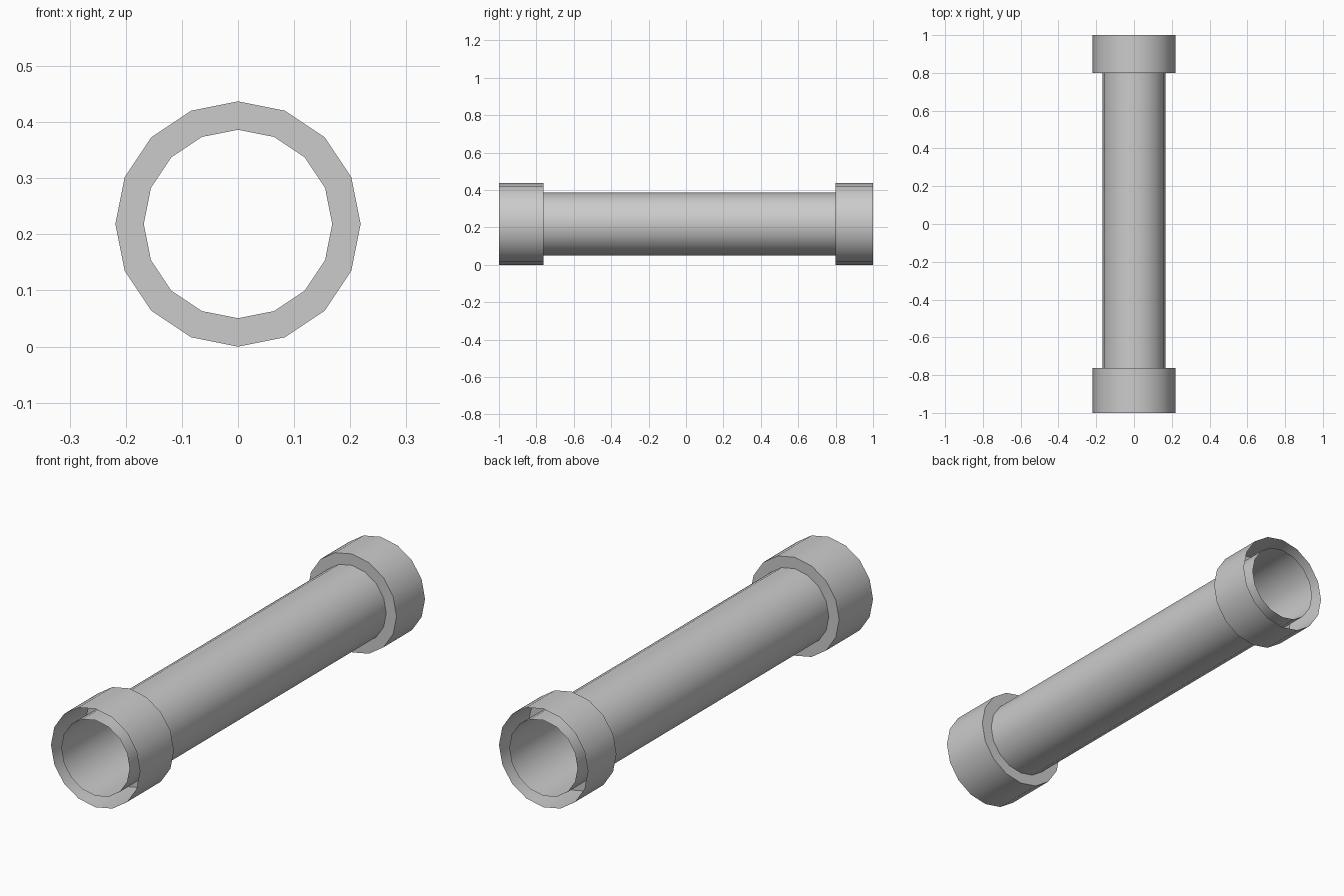
import bpy, bmesh, math

cube = bpy.data.objects.get("Cube")
if cube:
    bpy.data.objects.remove(cube, do_unlink=True)

SIDES = 16
OUTER, INNER = 0.2185, 0.168

grey = bpy.data.materials.new("plain grey")
grey.use_nodes = True
colour = (0.6, 0.6, 0.6, 1)
grey.diffuse_color = colour
grey.node_tree.nodes["Principled BSDF"].inputs["Base Color"].default_value = colour


def revolve(name, profile):
    """Turn a (radius, y) profile around the pipe's lengthwise axis."""
    bm = bmesh.new()
    rings = []
    for radius, y in profile:
        angles = [2 * math.pi * i / SIDES for i in range(SIDES)]
        rings.append([bm.verts.new((radius * math.cos(a), y, OUTER + radius * math.sin(a)))
                      for a in angles])
    for a, b in zip(rings, rings[1:]):
        for i in range(SIDES):
            j = (i + 1) % SIDES
            bm.faces.new((a[i], a[j], b[j], b[i]))
    # Make the outer wall face away from the axis
    bm.normal_update()
    wall = max(bm.faces, key=lambda f: abs(f.normal.x) + abs(f.normal.z))
    centre = wall.calc_center_median()
    if wall.normal.x * centre.x + wall.normal.z * (centre.z - OUTER) < 0:
        bmesh.ops.reverse_faces(bm, faces=bm.faces)
    mesh = bpy.data.meshes.new(name)
    bm.to_mesh(mesh)
    bm.free()
    mesh.materials.append(grey)
    obj = bpy.data.objects.new(name, mesh)
    bpy.context.collection.objects.link(obj)
    bpy.ops.object.select_all(action='DESELECT')
    obj.select_set(True)
    bpy.context.view_layer.objects.active = obj
    bpy.ops.object.shade_smooth_by_angle(angle=math.radians(30))
    return obj


# Thin open pipe running the full length
revolve("pipe", [(INNER, -1), (INNER, 1)])

# End collars: open sleeves joined to the pipe by a ring at their inner end
for name, end, shoulder in (("front_collar", -1, -0.762), ("back_collar", 1, 0.8)):
    revolve(name, [(OUTER, end), (OUTER, shoulder), (INNER, shoulder)])
